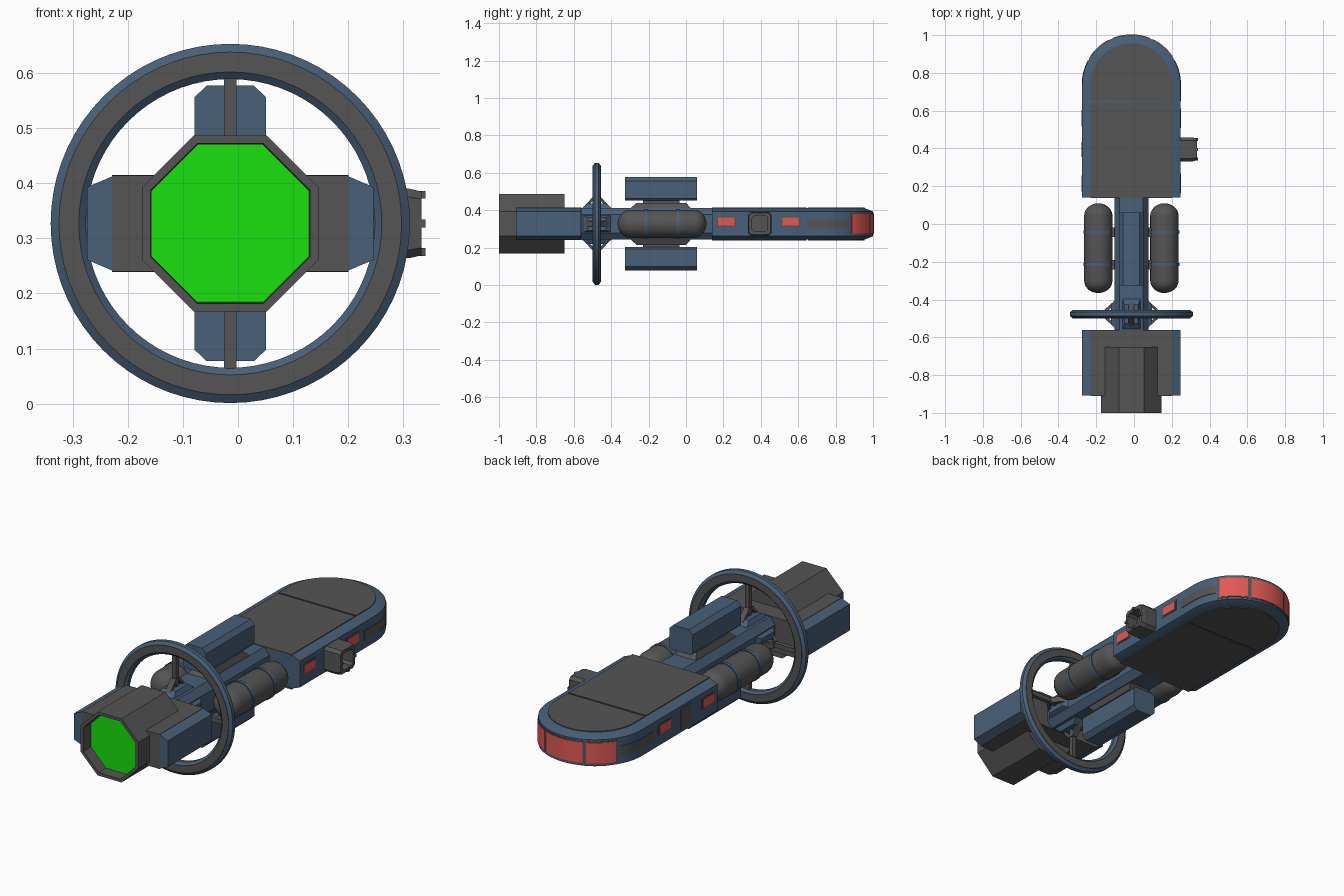
import bpy, bmesh
from math import sin, cos, pi, radians, tan
from mathutils import Vector

if "Cube" in bpy.data.objects:
    bpy.data.objects.remove(bpy.data.objects["Cube"])

AXIS = Vector((-0.014, 0, 0.327))   # long axis of the ship


def material(name, rgb):
    m = bpy.data.materials.new(name)
    m.diffuse_color = (*rgb, 1)
    m.use_nodes = True
    m.node_tree.nodes["Principled BSDF"].inputs["Base Color"].default_value = m.diffuse_color
    return m


GREY = material("dark_grey", (0.09, 0.09, 0.09))
BLUE = material("steel_blue", (0.065, 0.115, 0.19))
RED = material("red_light", (0.75, 0.1, 0.09))
GREEN = material("green_glow", (0.01, 0.75, 0.005))


def loft(name, rings, mat, closed=False, smooth=False):
    """Skin a list of equal-length 3D loops; cap the ends unless closed."""
    bm = bmesh.new()
    vs = [[bm.verts.new(Vector(p) + AXIS) for p in r] for r in rings]
    n, k = len(rings[0]), len(rings)
    for i in range(k if closed else k - 1):
        a, b = vs[i], vs[(i + 1) % k]
        for j in range(n):
            bm.faces.new((a[j], a[(j + 1) % n], b[(j + 1) % n], b[j]))
    if not closed:
        bm.faces.new(vs[0])
        bm.faces.new(vs[-1])
    bmesh.ops.recalc_face_normals(bm, faces=bm.faces)
    me = bpy.data.meshes.new(name)
    bm.to_mesh(me)
    bm.free()
    ob = bpy.data.objects.new(name, me)
    bpy.context.collection.objects.link(ob)
    me.materials.append(mat)
    if smooth:
        bpy.ops.object.select_all(action='DESELECT')
        ob.select_set(True)
        bpy.context.view_layer.objects.active = ob
        bpy.ops.object.shade_smooth_by_angle(angle=radians(25))
    return ob


def box(name, x, y, z, mat):
    r = [[(x[a], y[b], zz) for a, b in ((0, 0), (1, 0), (1, 1), (0, 1))] for zz in z]
    return loft(name, r, mat)


def along_y(name, prof, y0, y1, mat):
    return loft(name, [[(x, y, z) for x, z in prof] for y in (y0, y1)], mat)


def octagon(h, y):
    t = h * tan(pi / 8)
    return [(x, y, z) for x, z in ((h, -t), (h, t), (t, h), (-t, h),
                                   (-h, t), (-h, -t), (-t, -h), (t, -h))]


def circle(r, y, x=0, n=32):
    return [(x + r * cos(2 * pi * i / n), y, r * sin(2 * pi * i / n)) for i in range(n)]


def outline(r, y0, z, n=32):
    return [(r, y0, z)] + [(r * cos(pi * i / n), 0.74 + r * sin(pi * i / n), z)
                           for i in range(n + 1)] + [(-r, y0, z)]


# Rear hull: rounded slab with bevelled rim and grey deck plates on both faces
loft("rear_hull", [outline(0.215, 0.14, -0.084), outline(0.26, 0.14, -0.066),
                   outline(0.26, 0.14, 0.066), outline(0.215, 0.14, 0.084)], BLUE, smooth=True)
for s, side in ((1, "upper"), (-1, "lower")):
    box(side + "_deck_plate_front", (-0.215, 0.215), (0.138, 0.644), sorted((s * 0.08, s * 0.088)), GREY)
    loft(side + "_deck_plate_rear", [outline(0.215, 0.653, s * z) for z in (0.08, 0.088)], GREY)


# Curved stern windows
def arc_panel(name, a0, a1, h, mat, r=0.2625, n=10):
    secs = []
    for i in range(n + 1):
        a = radians(a0 + (a1 - a0) * i / n)
        secs.append([(q * cos(a), 0.74 + q * sin(a), z)
                     for q, z in ((r - 0.02, -h), (r, -h), (r, h), (r - 0.02, h))])
    loft(name, secs, mat, smooth=True)


arc_panel("stern_window_frame", 31, 149, 0.058, GREY, 0.2615, 30)
for i, (a, b) in enumerate(((34, 64), (68, 112), (116, 146))):
    arc_panel(f"stern_window_{i}", a, b, 0.052, RED, 0.264)
arc_panel("stern_vent_right", 0, 29, 0.024, GREY)
arc_panel("stern_vent_left", 151, 180, 0.024, GREY)

# Side lights, vents and hatch
for s, side in ((1, "right"), (-1, "left")):
    for i, y in enumerate((0.215, 0.56)):
        box(f"{side}_light_frame_{i}", sorted((s * 0.25, s * 0.2615)), (y - 0.052, y + 0.052), (-0.016, 0.04), GREY)
        box(f"{side}_light_{i}", sorted((s * 0.25, s * 0.264)), (y - 0.043, y + 0.043), (-0.009, 0.033), RED)
    box(side + "_vent", sorted((s * 0.25, s * 0.2625)), (0.65, 0.74), (-0.024, 0.024), GREY)
box("left_hatch", (-0.263, -0.25), (0.355, 0.435), (-0.052, 0.052), GREY)


# Docking port: hollow chamfered tube on the right side
def port_ring(h, c, x):
    return [(x, 0.395 + y, z) for y, z in ((h, -c), (h, c), (c, h), (-c, h),
                                           (-h, c), (-h, -c), (-c, -h), (c, -h))]


loft("docking_port", [port_ring(0.063, 0.048, 0.25), port_ring(0.063, 0.048, 0.325),
                      port_ring(0.058, 0.044, 0.347), port_ring(0.042, 0.03, 0.347),
                      port_ring(0.042, 0.03, 0.29)], GREY)
for i, (y, z) in enumerate(((0.052, 0), (-0.052, 0), (0, 0.052), (0, -0.052))):
    box(f"port_latch_{i}", (0.34, 0.354), (0.387 + y, 0.403 + y), (z - 0.007, z + 0.007), GREY)

# Neck joining both hulls
along_y("neck", [(0.09, -0.05), (0.09, 0.05), (0.062, 0.085), (-0.062, 0.085),
                 (-0.09, 0.05), (-0.09, -0.05), (-0.062, -0.085), (0.062, -0.085)], -0.6, 0.16, BLUE)

# Blue pods above and below the neck, on grey brackets
for s, side in ((1, "upper"), (-1, "lower")):
    pod = [(0.065, 0.135), (0.065, 0.229), (0.043, 0.25), (-0.043, 0.25),
           (-0.065, 0.229), (-0.065, 0.135), (-0.055, 0.125), (0.055, 0.125)]
    along_y(side + "_pod", [(x, s * z) for x, z in pod], -0.325, 0.06, BLUE)
    loft(side + "_pod_bracket", [[(x * w, y, s * z) for x, y in ((-1, a), (1, a), (1, b), (-1, b))]
                                 for w, a, b, z in ((0.06, -0.30, 0.03, 0.08), (0.045, -0.265, 0, 0.112))], GREY)
    box(side + "_pod_spacer", (-0.03, 0.03), (-0.23, -0.035), sorted((s * 0.1, s * 0.135)), GREY)

# Fuel tanks with straps and mounts
L, R = 0.2375, 0.075
half = [(R * cos(t), L - 0.065 + 0.065 * sin(t)) for t in [radians(a) for a in (0, 15, 30, 45, 60, 75, 87)]]
prof = [(r, -y) for r, y in reversed(half)] + half
for s, side in ((1, "right"), (-1, "left")):
    loft(side + "_tank", [circle(r, y - 0.128, s * 0.175) for r, y in prof], GREY, smooth=True)
    for i, y in enumerate((-0.215, -0.043)):
        loft(f"{side}_tank_strap_{i}", [circle(0.079, y + d, s * 0.175) for d in (-0.008, 0.008)],
             BLUE, smooth=True)
        box(f"{side}_tank_mount_{i}", sorted((s * 0.08, s * 0.13)), (y - 0.025, y + 0.025), (-0.03, 0.03), GREY)


# Big ring with blue edges and grey faces
def ring(name, prof, mat):
    loft(name, [circle(r, -0.477 + y, n=72) for r, y in prof], mat, closed=True, smooth=True)


ring("ring_body", [(0.326, -0.01), (0.326, 0.01), (0.311, 0.021), (0.275, 0.021),
                   (0.262, 0.01), (0.262, -0.01), (0.275, -0.021), (0.311, -0.021)], BLUE)
for s, side in ((1, "rear"), (-1, "front")):
    ring(f"ring_{side}_face", [(0.311, s * 0.019), (0.311, s * 0.023), (0.275, s * 0.023), (0.275, s * 0.019)], GREY)

# Four spokes, each with a tapered foot on the neck
for i in range(4):
    c, sn = round(cos(i * pi / 2)), round(sin(i * pi / 2))

    def sect(r, w, d):
        return [(r * c - u * sn, -0.477 + v, r * sn + u * c)
                for u, v in ((-w, -d), (w, -d), (w, d), (-w, d))]
    loft(f"spoke_{i}", [sect(0.07, 0.011, 0.011), sect(0.268, 0.011, 0.011)], GREY)
    loft(f"spoke_foot_{i}", [sect(0.08, 0.05, 0.085), sect(0.108, 0.035, 0.05)], BLUE)
    for k in (-1, 1):
        loft(f"spoke_brace_{i}_{k}", [[(x, y + k * d, z) for x, y, z in sect(r, 0.014, 0.01)]
                                      for r, d in ((0.09, 0.06), (0.15, 0.006))], GREY)

# Front hull: grey core with bevelled blue cheeks
box("front_hull", (-0.215, 0.215), (-0.91, -0.56), (-0.087, 0.087), GREY)
for s, side in ((1, "right"), (-1, "left")):
    along_y(side + "_cheek", [(s * x, z) for x, z in ((0.213, -0.086), (0.26, -0.066),
                                                      (0.26, 0.066), (0.213, 0.086))], -0.909, -0.561, BLUE)

# Octagonal sensor housing with recessed glowing dish
loft("sensor_housing", [octagon(0.16, -0.65), octagon(0.16, -1), octagon(0.145, -1),
                        octagon(0.143, -0.94)], GREY)
loft("sensor_dish", [octagon(0.143, -0.93), octagon(0.143, -0.943)], GREEN)
